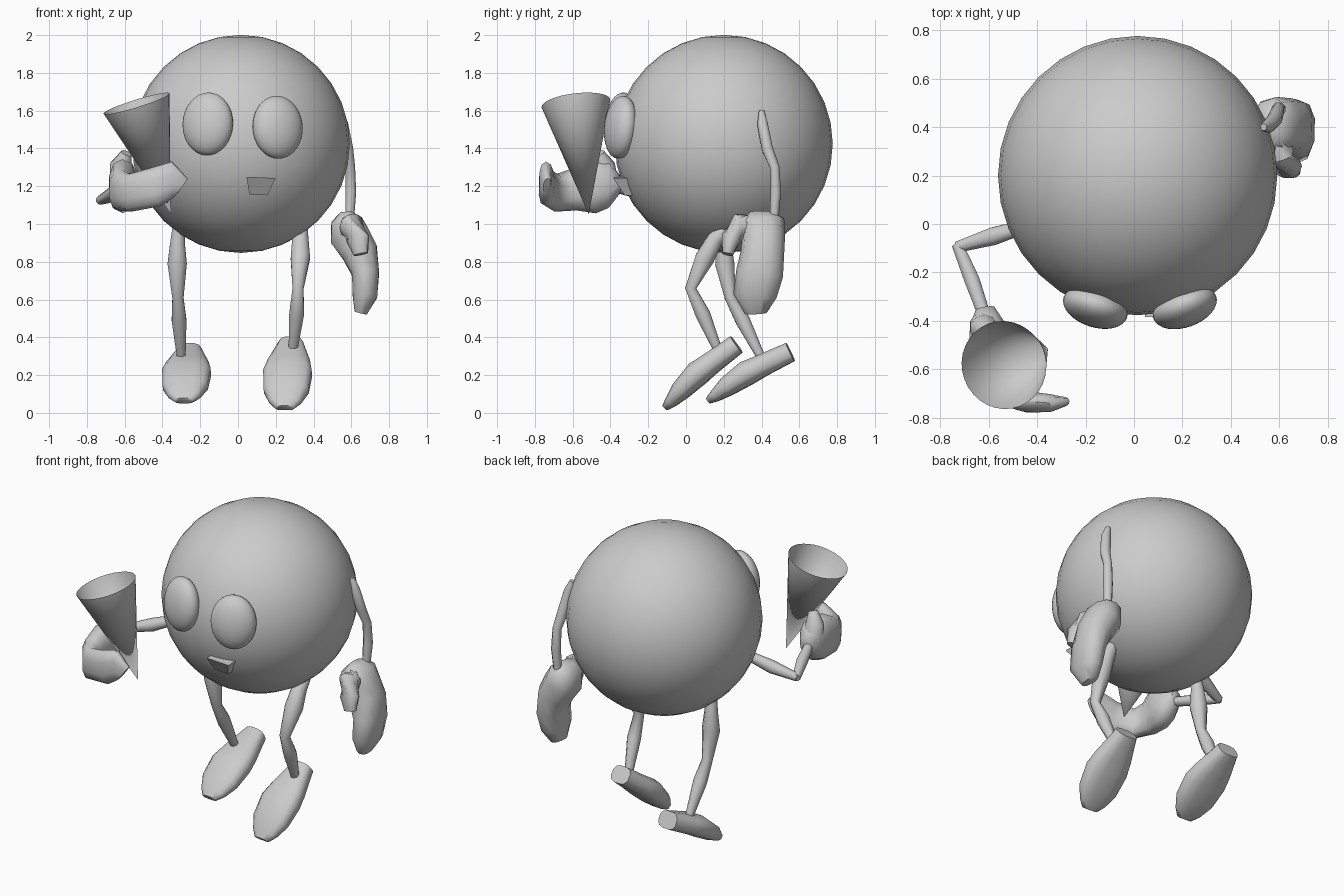
import bpy, bmesh
from math import sin, cos, pi, radians, copysign
from mathutils import Vector, Matrix

cube = bpy.data.objects.get("Cube")
if cube:
    bpy.data.objects.remove(cube, do_unlink=True)

grey = bpy.data.materials.new("plain_grey")
grey.use_nodes = True
grey.diffuse_color = (0.6, 0.6, 0.6, 1)
grey.node_tree.nodes["Principled BSDF"].inputs["Base Color"].default_value = (0.6, 0.6, 0.6, 1)


def finish(name, bm, matrix=None, angle=60, fix_normals=True):
    """Turn a bmesh into a named, shaded object."""
    if matrix:
        bm.transform(matrix)
    if fix_normals:
        bmesh.ops.recalc_face_normals(bm, faces=bm.faces)
    mesh = bpy.data.meshes.new(name)
    bm.to_mesh(mesh)
    bm.free()
    mesh.materials.append(grey)
    ob = bpy.data.objects.new(name, mesh)
    bpy.context.collection.objects.link(ob)
    bpy.ops.object.select_all(action='DESELECT')
    ob.select_set(True)
    bpy.context.view_layer.objects.active = ob
    bpy.ops.object.shade_smooth_by_angle(angle=radians(angle))
    return ob


def ball(name, centre, radii, turn=0, tilt=0):
    bm = bmesh.new()
    bmesh.ops.create_uvsphere(bm, u_segments=32, v_segments=16, radius=1)
    m = (Matrix.Translation(centre) @ Matrix.Rotation(radians(turn), 4, 'Z')
         @ Matrix.Rotation(radians(tilt), 4, 'X') @ Matrix.Diagonal((*radii, 1)))
    finish(name, bm, m)


def sweep(name, sections, up=(0, 0, 1), sides=10, power=2.0, matrix=None):
    """Loft rings (x, y, z, half width, half height) along a path."""
    bm = bmesh.new()
    up = Vector(up)
    pts = [Vector(s[:3]) for s in sections]
    rings = []
    for i, s in enumerate(sections):
        tangent = pts[min(i + 1, len(pts) - 1)] - pts[max(i - 1, 0)]
        side = tangent.cross(up).normalized()
        rise = side.cross(tangent).normalized()
        ring = []
        for k in range(sides):
            t = 2 * pi * (k + 0.5) / sides
            u = copysign(abs(cos(t)) ** (2 / power), cos(t))
            v = copysign(abs(sin(t)) ** (2 / power), sin(t))
            ring.append(bm.verts.new(pts[i] + side * u * s[3] + rise * v * s[4]))
        rings.append(ring)
    for a, b in zip(rings, rings[1:]):
        for k in range(sides):
            n = (k + 1) % sides
            bm.faces.new((a[k], a[n], b[n], b[k]))
    bm.faces.new(rings[0])
    bm.faces.new(rings[-1])
    finish(name, bm, matrix)


def limb(name, path, up):
    """Round tube with a radius at each point."""
    sweep(name, [(*p, p[-1]) for p in path], up, sides=8)


# Body and eyes
ball("body", (0.015, 0.2, 1.424), (0.577, 0.577, 0.577))
ball("right_eye", (-0.16, -0.345, 1.53), (0.138, 0.08, 0.167), -18, -6)
ball("left_eye", (0.21, -0.345, 1.512), (0.138, 0.08, 0.167), 20, -6)

# Mouth: small wedge with a trapezoid front
bm = bmesh.new()
front = [(0.045, -0.385, 1.25), (0.2, -0.385, 1.243),
         (0.155, -0.325, 1.152), (0.06, -0.325, 1.157)]
face = bm.faces.new([bm.verts.new(p) for p in front])
moved = bmesh.ops.extrude_face_region(bm, geom=[face])["geom"]
bmesh.ops.translate(bm, vec=(0, 0.08, 0), verts=[v for v in moved if isinstance(v, bmesh.types.BMVert)])
finish("mouth", bm, angle=20)

# Open cone held in the right hand
tip, rim = Vector((-0.355, -0.545, 1.05)), Vector((-0.538, -0.553, 1.64))
axis = rim - tip
bm = bmesh.new()
bmesh.ops.create_cone(bm, cap_ends=False, segments=32, radius1=0, radius2=0.183, depth=axis.length)
bmesh.ops.remove_doubles(bm, verts=bm.verts, dist=0.0001)
tilt = Vector((axis.x, axis.y - 0.06, axis.z))
finish("cone", bm, Matrix.Translation((tip + rim) / 2) @ tilt.to_track_quat('Z', 'Y').to_matrix().to_4x4())

# Arms
limb("left_arm", [(0.535, 0.4, 1.6, 0.015), (0.555, 0.405, 1.53, 0.03), (0.58, 0.43, 1.4, 0.032),
                  (0.595, 0.47, 1.3, 0.027), (0.598, 0.475, 1.17, 0.03), (0.59, 0.465, 1.0, 0.024)], (0, 1, 0))
limb("right_upper_arm", [(-0.45, -0.01, 1.22, 0.03), (-0.58, -0.05, 1.17, 0.04),
                         (-0.73, -0.095, 1.125, 0.025)], (0, 0, 1))
limb("right_forearm", [(-0.73, -0.085, 1.125, 0.025), (-0.67, -0.23, 1.16, 0.034),
                       (-0.61, -0.4, 1.2, 0.027)], (0, 0, 1))

# Left mitten hanging down, with its thumb
sweep("left_hand", [(0.57, 0.4, 1.065, 0.03, 0.06), (0.575, 0.4, 1.02, 0.085, 0.12),
                    (0.59, 0.41, 0.94, 0.11, 0.115), (0.645, 0.405, 0.85, 0.1, 0.115),
                    (0.675, 0.39, 0.74, 0.075, 0.125), (0.672, 0.365, 0.62, 0.068, 0.115),
                    (0.65, 0.37, 0.53, 0.035, 0.06)], (0, 1, 0), power=2.4)
sweep("left_thumb", [(0.58, 0.39, 1.0, 0.06, 0.06), (0.6, 0.29, 0.99, 0.07, 0.065),
                     (0.635, 0.235, 0.92, 0.062, 0.05), (0.65, 0.22, 0.84, 0.04, 0.03)], (0, 1, 0.5), power=2.3)

# Right mitten curling around the cone, with its thumb
sweep("right_hand", [(-0.615, -0.35, 1.2, 0.04, 0.05), (-0.605, -0.41, 1.21, 0.075, 0.125),
                     (-0.61, -0.5, 1.2, 0.075, 0.145), (-0.62, -0.6, 1.18, 0.065, 0.11),
                     (-0.57, -0.69, 1.165, 0.055, 0.1), (-0.44, -0.735, 1.195, 0.045, 0.105),
                     (-0.345, -0.74, 1.235, 0.038, 0.095), (-0.295, -0.735, 1.2, 0.02, 0.05)], power=2.4)
sweep("right_thumb", [(-0.62, -0.42, 1.22, 0.06, 0.06), (-0.62, -0.43, 1.31, 0.06, 0.055),
                      (-0.59, -0.46, 1.375, 0.03, 0.03)], (0, 1, 0))

# Legs: thigh and shin tapering at the joints
limb("left_leg", [(0.335, 0.21, 0.98, 0.035), (0.33, 0.155, 0.92, 0.046), (0.33, 0.1, 0.82, 0.055),
                  (0.318, 0.025, 0.66, 0.032), (0.31, 0.09, 0.52, 0.042), (0.29, 0.175, 0.32, 0.024)], (0, 1, 0))
limb("right_leg", [(-0.315, 0.19, 0.98, 0.035), (-0.32, 0.2, 0.9, 0.042), (-0.322, 0.205, 0.79, 0.055),
                   (-0.318, 0.235, 0.61, 0.032), (-0.312, 0.3, 0.49, 0.042), (-0.3, 0.4, 0.29, 0.024)], (0, 1, 0))

# Feet: one shoe shape (distance, sole, top, half width), pitched toe down
shoe = [(-0.012, 0.01, 0.045, 0.05), (0.03, 0, 0.065, 0.085), (0.11, -0.006, 0.1, 0.122),
        (0.24, -0.005, 0.13, 0.132), (0.33, 0, 0.12, 0.115), (0.42, 0, 0.114, 0.088), (0.495, 0, 0.108, 0.066)]
rings = [(0, d, (low + top) / 2, w, (top - low) / 2) for d, low, top, w in shoe]
for name, toe, pitch, yaw in (("left_foot", (0.25, -0.085, 0.012), 38.5, -5),
                              ("right_foot", (-0.285, 0.14, 0.045), 27.6, -4)):
    sweep(name, rings, sides=12, power=2.8, matrix=Matrix.Translation(toe)
          @ Matrix.Rotation(radians(yaw), 4, 'Z') @ Matrix.Rotation(radians(pitch), 4, 'X'))
